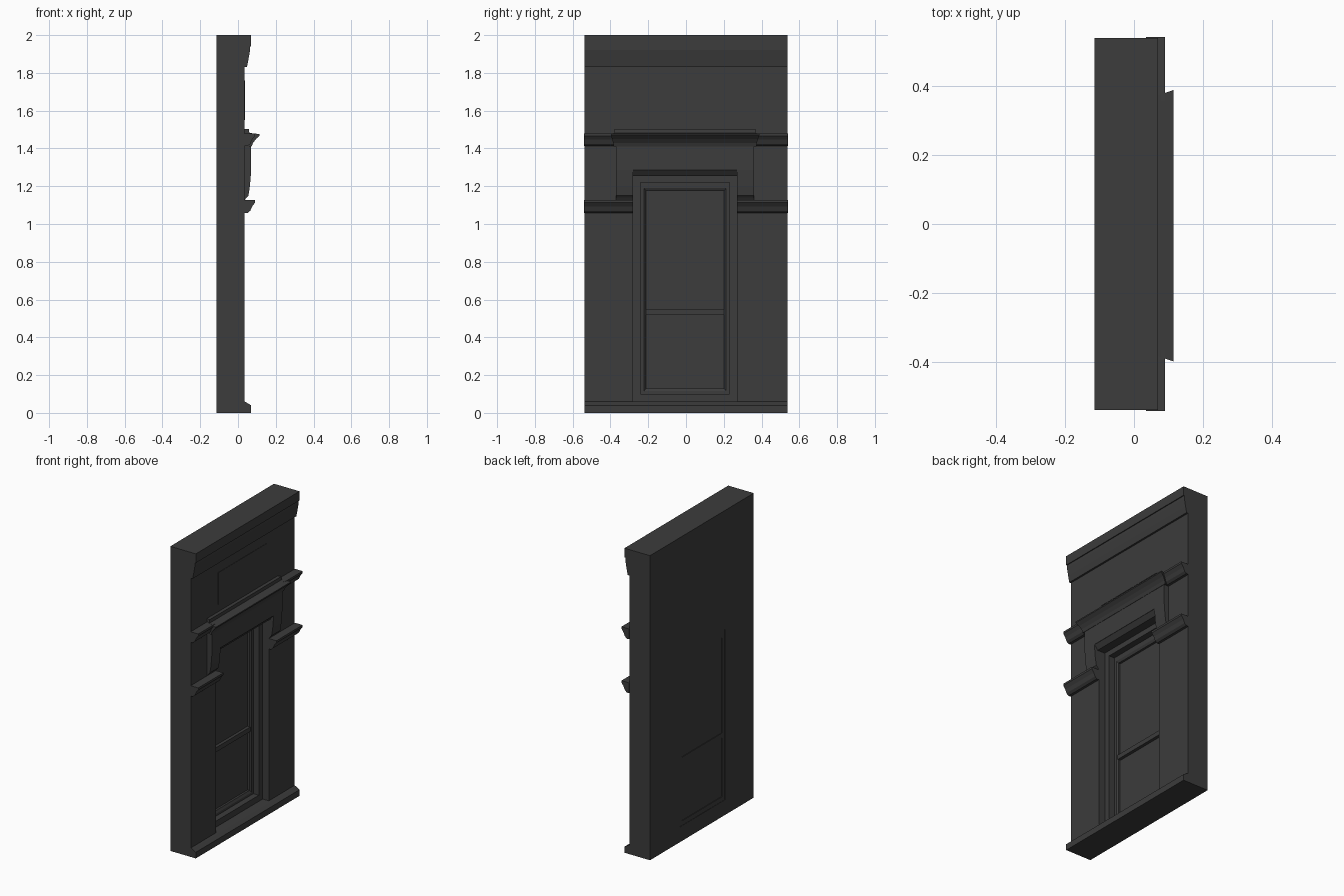
import bpy, bmesh

cube = bpy.data.objects.get("Cube")
if cube:
    bpy.data.objects.remove(cube, do_unlink=True)

stone = bpy.data.materials.new("dark_grey")
stone.use_nodes = True
stone.diffuse_color = (0.045, 0.045, 0.045, 1)
stone.node_tree.nodes["Principled BSDF"].inputs["Base Color"].default_value = stone.diffuse_color

BACK, FACE, HALF = -0.115, 0.035, 0.538
MID = -0.005            # centre line of the window bay


def finish(name, bm, closed=True):
    if closed:
        bmesh.ops.recalc_face_normals(bm, faces=bm.faces)
    mesh = bpy.data.meshes.new(name)
    bm.to_mesh(mesh)
    bm.free()
    mesh.materials.append(stone)
    obj = bpy.data.objects.new(name, mesh)
    bpy.context.collection.objects.link(obj)
    return obj


def prism(name, profile, y0, y1, mitre=0.0):
    """Run an (x, z) profile along y; mitre splays the ends as it projects."""
    bm = bmesh.new()
    ends = []
    for y, sign in ((y0, -1), (y1, 1)):
        ends.append([bm.verts.new((x, y + sign * mitre * (x - FACE), z)) for x, z in profile])
    a, b = ends
    bm.faces.new(a)
    bm.faces.new(b[::-1])
    for i in range(len(a)):
        j = (i + 1) % len(a)
        bm.faces.new((a[i], b[i], b[j], a[j]))
    return finish(name, bm)


def box(name, x0, x1, y0, y1, z0, z1):
    return prism(name, [(x0, z0), (x1, z0), (x1, z1), (x0, z1)], y0, y1)


def loft(name, rings):
    """Closed skin through nested rectangles (x, centre, half width, z0, z1)."""
    bm = bmesh.new()
    loops = [[bm.verts.new((x, c + s * h, z)) for s, z in ((-1, z0), (1, z0), (1, z1), (-1, z1))]
             for x, c, h, z0, z1 in rings]
    for a, b in zip(loops, loops[1:] + loops[:1]):
        for i in range(4):
            j = (i + 1) % 4
            bm.faces.new((a[i], a[j], b[j], b[i]))
    return finish(name, bm)


# Wall with a stepped window reveal
loft("wall", [
    (BACK, 0, HALF, 0, 2),
    (FACE, 0, HALF, 0, 2),
    (FACE, MID, 0.275, 0.06, 1.255),
    (-0.01, MID, 0.275, 0.06, 1.255),
    (-0.01, MID, 0.235, 0.10, 1.22),
    (BACK, MID, 0.235, 0.10, 1.22),
])

# Window: frame, rail and panes
loft("window_frame", [
    (BACK + 0.002, MID, 0.235, 0.10, 1.22),
    (-0.05, MID, 0.235, 0.10, 1.22),
    (-0.05, MID, 0.217, 0.115, 1.19),
    (-0.058, MID, 0.207, 0.13, 1.175),
    (BACK + 0.002, MID, 0.207, 0.13, 1.175),
])
box("meeting_rail", BACK + 0.002, -0.052, MID - 0.207, MID + 0.207, 0.518, 0.548)
for name, z0, z1 in (("lower_pane", 0.13, 0.518), ("upper_pane", 0.548, 1.175)):
    box(name, BACK + 0.006, -0.072, MID - 0.207, MID + 0.207, z0, z1)

# Plinth and top cornice
prism("plinth", [(FACE, 0), (0.07, 0), (0.07, 0.04), (0.045, 0.055), (FACE, 0.06)], -HALF, HALF)
box("top_cornice", FACE, 0.07, -HALF, HALF, 1.94, 2.0)
prism("top_frieze", [(FACE, 1.83), (0.047, 1.83), (0.055, 1.87), (0.064, 1.92), (0.064, 1.94), (FACE, 1.94)],
      -HALF, HALF)

# Flush panel above the hood
box("name_panel", FACE - 0.005, FACE + 0.002, -0.257, 0.25, 1.55, 1.76)

# String courses on both sides of the bay
course = [(0, 0), (0.016, 0), (0.03, 0.012), (0.04, 0.035), (0.055, 0.055), (0.055, 0.068), (0, 0.068)]
for side, s in (("right", -1), ("left", 1)):
    for level, z, inner in (("lower", 1.058, 0.275), ("upper", 1.412, 0.36)):
        y0, y1 = sorted((MID + s * inner, s * (HALF + 0.003)))
        prism(f"{level}_string_{side}", [(FACE + x, z + h) for x, h in course], y0, y1)
    # Bracket beside the window head
    y0, y1 = sorted((MID + s * 0.275, MID + s * 0.365))
    prism(f"bracket_{side}", [(FACE, 1.126), (0.045, 1.14), (0.055, 1.15), (0.063, 1.2),
                              (0.07, 1.285), (FACE, 1.285)], y0, y1)

# Window head with a splayed soffit, and hood moulding
box("head_block", FACE, 0.07, MID - 0.365, MID + 0.365, 1.285, 1.415)
prism("head_soffit", [(FACE, 1.255), (0.045, 1.255), (0.068, 1.285), (FACE, 1.285)],
      MID - 0.275, MID + 0.275)
prism("hood_moulding", [(FACE, 1.41), (0.072, 1.41), (0.08, 1.43), (0.095, 1.45), (0.115, 1.468),
                        (0.115, 1.476), (0.06, 1.482), (0.058, 1.503), (FACE, 1.503)],
      MID - 0.365, MID + 0.365, mitre=0.35)
